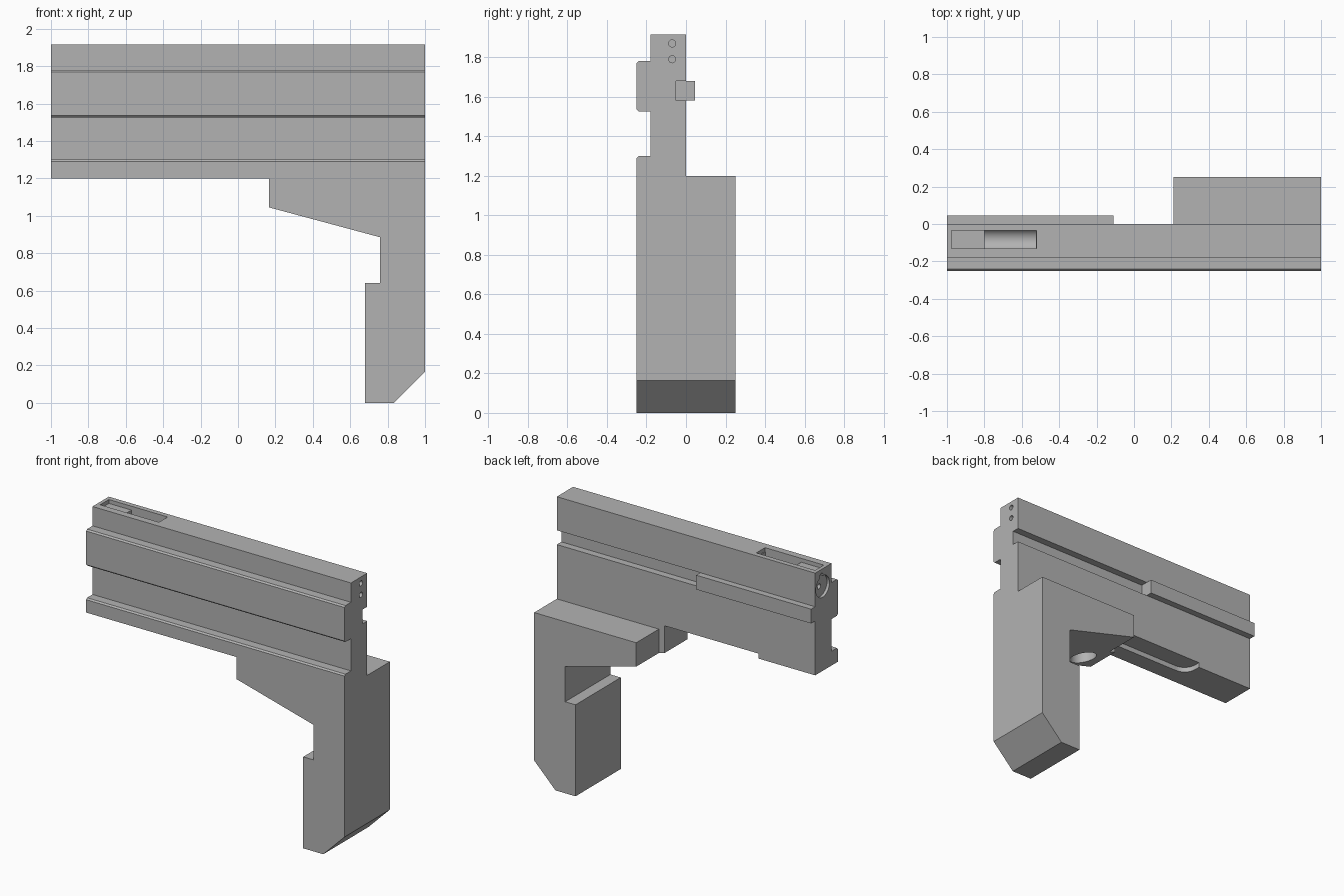
import bpy, bmesh, math
from mathutils import Vector

if "Cube" in bpy.data.objects:
    bpy.data.objects.remove(bpy.data.objects["Cube"])

grey = bpy.data.materials.new("plain grey")
grey.use_nodes = True
grey.diffuse_color = (0.45, 0.45, 0.45, 1)
grey.node_tree.nodes["Principled BSDF"].inputs["Base Color"].default_value = grey.diffuse_color


def prism(name, outline, axis, start, end):
    """Extrude a 2D outline along x, y or z."""
    place = {"x": lambda a, b: (start, a, b),
             "y": lambda a, b: (a, start, b),
             "z": lambda a, b: (a, b, start)}[axis]
    step = Vector([end - start if axis == k else 0 for k in "xyz"])
    bm = bmesh.new()
    face = bm.faces.new([bm.verts.new(place(*p)) for p in outline])
    made = bmesh.ops.extrude_face_region(bm, geom=[face])["geom"]
    bmesh.ops.translate(bm, vec=step, verts=[v for v in made if isinstance(v, bmesh.types.BMVert)])
    bmesh.ops.recalc_face_normals(bm, faces=bm.faces)
    mesh = bpy.data.meshes.new(name)
    bm.to_mesh(mesh)
    bm.free()
    mesh.materials.append(grey)
    obj = bpy.data.objects.new(name, mesh)
    bpy.context.collection.objects.link(obj)
    return obj


def rect(a0, a1, b0, b1):
    return [(a0, b0), (a1, b0), (a1, b1), (a0, b1)]


def circle(a, b, r, n=32):
    return [(a + r * math.cos(math.tau * i / n), b + r * math.sin(math.tau * i / n)) for i in range(n)]


def cut(target, *cutter):
    """Subtract a prism from the target, then discard it."""
    tool = prism("cutter", *cutter)
    tool.hide_render = True
    mod = target.modifiers.new("cut", "BOOLEAN")
    mod.operation, mod.solver, mod.object = "DIFFERENCE", "EXACT", tool
    bpy.context.view_layer.objects.active = target
    bpy.ops.object.modifier_apply(modifier=mod.name)
    bpy.data.objects.remove(tool)


# Long receiver: stepped front, rail groove along the back
front, web, c = -0.25, -0.18, 0.01
body = prism("receiver", [
    (0, 1.2), (front, 1.2), (front, 1.3 - c), (front + c, 1.3), (web, 1.3),
    (web, 1.525), (front + c, 1.525), (front, 1.525 + c), (front, 1.78 - c),
    (front + c, 1.78), (web, 1.78), (web, 1.915), (0, 1.915),
    (0, 1.68), (-0.05, 1.68), (-0.05, 1.58), (0, 1.58)], "x", -1, 1)

# Ejection slot: shallow step, then an opening into the round bore
mid, bore_z = -0.083, 1.79
cut(body, rect(-0.975, -0.52, mid - 0.048, mid + 0.048), "z", 1.888, 2)
cut(body, rect(-0.8, -0.525, mid - 0.048, mid + 0.048), "z", bore_z, 2)
cut(body, circle(mid, bore_z, 0.06), "x", -0.8, -0.525)

# Muzzle recess and the small pin holes at both ends
cut(body, circle(mid, bore_z, 0.075), "x", -1.1, -0.98)
for z in (1.87, 1.79):
    cut(body, circle(-0.07, z, 0.018, 16), "x", -1.1, -0.9)
    cut(body, circle(-0.07, z, 0.018, 16), "x", 0.9, 1.1)

# Underside pocket with a rounded corner, open to the back
r = 0.09
corner = [(-0.56 + r - r * math.cos(t), -0.13 + r - r * math.sin(t))
          for t in [math.pi / 2 * i / 10 for i in range(11)]]
cut(body, [(0.165, 0.1), (-0.56, 0.1)] + corner + [(0.165, -0.13)], "z", 1.1, 1.235)

# Grip with sloped trigger housing; the back half starts further along
grip = prism("grip", [
    (0.165, 1.2), (0.165, 1.045), (0.76, 0.885), (0.76, 0.64), (0.68, 0.64),
    (0.68, 0), (0.835, 0), (1, 0.165), (1, 1.2)], "y", -0.25, 0.25)
cut(grip, rect(0, 0.21, 0, 0.4), "z", 0.9, 1.3)
cut(grip, circle(0.33, -0.13, 0.088), "z", 0.8, 1.15)

# Square sliding bar seated in the groove
bar = prism("slide_bar", rect(-0.05, 0.045, 1.58, 1.68), "x", -1, -0.11)

for obj in (body, grip, bar):
    bpy.ops.object.select_all(action="DESELECT")
    obj.select_set(True)
    bpy.context.view_layer.objects.active = obj
    bpy.ops.object.shade_smooth_by_angle(angle=math.radians(25))
